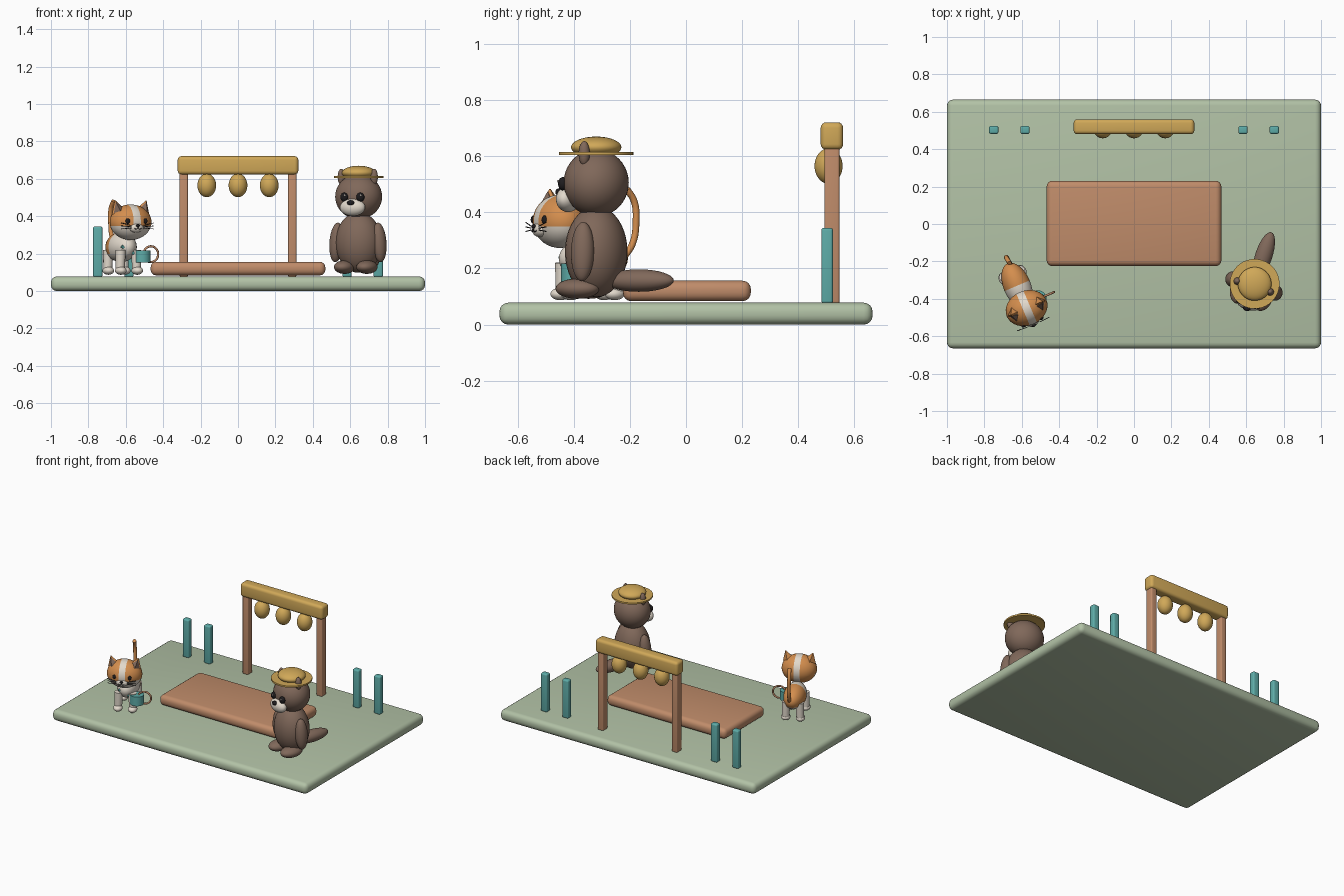
import bpy, bmesh, math
from mathutils import Matrix, Vector

cube = bpy.data.objects.get("Cube")
if cube:
    bpy.data.objects.remove(cube, do_unlink=True)


def material(name, *srgb):
    lin = [((c / 255 + 0.055) / 1.055) ** 2.4 for c in srgb] + [1]
    m = bpy.data.materials.new(name)
    m.use_nodes = True
    m.diffuse_color = lin
    m.node_tree.nodes["Principled BSDF"].inputs["Base Color"].default_value = lin
    return m


SAGE = material("sage green", 178, 194, 166)
WOOD = material("warm wood", 192, 140, 106)
GOLD = material("straw gold", 208, 168, 88)
TEAL = material("teal", 94, 172, 168)
FUR = material("brown fur", 128, 104, 90)
ORANGE = material("orange fur", 212, 142, 78)
CREAM = material("cream", 226, 217, 204)
BLACK = material("black", 30, 28, 30)
WORLD = Matrix.Identity(4)


def finish(name, bm, mat, frame=WORLD, angle=40):
    me = bpy.data.meshes.new(name)
    bm.to_mesh(me)
    bm.free()
    ob = bpy.data.objects.new(name, me)
    bpy.context.collection.objects.link(ob)
    ob.matrix_world = frame
    me.materials.append(mat)
    bpy.ops.object.select_all(action="DESELECT")
    ob.select_set(True)
    bpy.context.view_layer.objects.active = ob
    bpy.ops.object.shade_smooth_by_angle(angle=math.radians(angle))
    return ob


def box(name, loc, size, mat, bevel):
    bm = bmesh.new()
    bmesh.ops.create_cube(bm, size=1, matrix=Matrix.Translation(loc) @ Matrix.Diagonal((*size, 1)))
    bmesh.ops.bevel(bm, geom=bm.edges[:], offset=bevel, segments=4, profile=0.5, affect="EDGES")
    return finish(name, bm, mat)


def ball(name, loc, radii, mat, frame=WORLD, tilt=0, cuts=()):
    """Ellipsoid, optionally cut along planes so that colours meet cleanly."""
    bm = bmesh.new()
    bmesh.ops.create_uvsphere(bm, u_segments=32, v_segments=20, radius=1)
    for co, no in cuts:
        bmesh.ops.bisect_plane(bm, geom=bm.verts[:] + bm.edges[:] + bm.faces[:],
                               plane_co=co, plane_no=no, dist=1e-5)
    local = Matrix.Translation(loc) @ Matrix.Rotation(tilt, 4, "Y") @ Matrix.Diagonal((*radii, 1))
    return finish(name, bm, mat, frame @ local)


def rod(name, a, b, r1, r2, mat, frame=WORLD, sides=24, spin=0):
    """Cylinder or cone from point a to point b."""
    a, b = Vector(a), Vector(b)
    d = b - a
    m = Matrix.Translation((a + b) / 2) @ d.to_track_quat("Z", "Y").to_matrix().to_4x4()
    bm = bmesh.new()
    bmesh.ops.create_cone(bm, cap_ends=True, segments=sides, radius1=r1, radius2=r2,
                          depth=d.length, matrix=m @ Matrix.Rotation(spin, 4, "Z"))
    return finish(name, bm, mat, frame)


def tube(name, points, radius, mat, frame=WORLD, cyclic=False):
    cu = bpy.data.curves.new(name, "CURVE")
    cu.dimensions = "3D"
    cu.bevel_depth = radius
    cu.bevel_resolution = 4
    cu.use_fill_caps = True
    sp = cu.splines.new("BEZIER")
    sp.bezier_points.add(len(points) - 1)
    sp.use_cyclic_u = cyclic
    for p, co in zip(sp.bezier_points, points):
        p.co = co
        p.handle_left_type = p.handle_right_type = "AUTO"
    ob = bpy.data.objects.new(name, cu)
    bpy.context.collection.objects.link(ob)
    ob.matrix_world = frame
    cu.materials.append(mat)
    return ob


def frame_at(x, y, degrees):
    return Matrix.Translation((x, y, 0)) @ Matrix.Rotation(math.radians(degrees), 4, "Z")


SIDES = (("right", -1), ("left", 1))

# Ground, low stage and lantern frame
box("ground", (0, 0, 0.039), (2, 1.33, 0.078), SAGE, 0.032)
box("stage", (0, 0.003, 0.12), (0.934, 0.456, 0.073), WOOD, 0.03)
box("frame_beam", (0, 0.52, 0.672), (0.645, 0.08, 0.098), GOLD, 0.02)
for side, s in SIDES:
    box(side + "_frame_post", (s * 0.29, 0.52, 0.355), (0.044, 0.054, 0.56), WOOD, 0.008)
    for n, x in enumerate((0.583, 0.75)):
        box(f"{side}_fence_post_{n}", (s * x, 0.503, 0.21), (0.05, 0.042, 0.27), TEAL, 0.01)
for n in (-1, 0, 1):
    ball(f"lantern_{n + 2}", (n * 0.167, 0.508, 0.565), (0.05, 0.05, 0.063), GOLD)

# Brown animal sitting upright
B = frame_at(0.645, -0.32, -18)
ball("sitter_body", (0, 0, 0.26), (0.125, 0.11, 0.162), FUR, B)
ball("sitter_head", (0, 0, 0.505), (0.127, 0.115, 0.12), FUR, B)
ball("sitter_tail", (0, 0.16, 0.157), (0.046, 0.13, 0.04), FUR, B)
ball("sitter_muzzle", (0, -0.105, 0.447), (0.07, 0.04, 0.046), CREAM, B)
ball("sitter_nose", (0, -0.138, 0.472), (0.02, 0.014, 0.014), BLACK, B)
for side, s in SIDES:
    ball(side + "_sitter_arm", (s * 0.12, -0.012, 0.26), (0.038, 0.042, 0.106), FUR, B, -s * 0.08)
    ball(side + "_sitter_foot", (s * 0.063, -0.05, 0.128), (0.054, 0.08, 0.036), FUR, B)
    ball(side + "_sitter_eye", (s * 0.045, -0.109, 0.502), (0.022, 0.018, 0.024), BLACK, B)
    ball(side + "_sitter_eye_glint", (s * 0.045 + 0.007, -0.125, 0.511), (0.005, 0.004, 0.005), CREAM, B)
    ball(side + "_sitter_ear", (s * 0.092, -0.015, 0.61), (0.02, 0.02, 0.044), FUR, B)
# Straw hat
rod("hat_brim", (0, 0, 0.604), (0, 0, 0.615), 0.133, 0.133, GOLD, B, 40)
ball("hat_crown", (0, 0, 0.632), (0.09, 0.09, 0.038), GOLD, B)

# Patched cat standing on four legs
C = frame_at(-0.625, -0.33, 23)
body = ball("cat_body", (0, 0, 0.235), (0.073, 0.13, 0.08), ORANGE, C,
            cuts=[((0, 0, 0), (0, 1, 0)), ((0, 0, -0.45), (0, 0, 1))])
body.data.materials.append(CREAM)
for f in body.data.polygons:
    f.material_index = int(f.center.y < 0 or f.center.z < -0.45)
H = C @ Matrix.Translation((0, -0.13, 0.368))
head = ball("cat_head", (0, 0, 0), (0.115, 0.093, 0.095), ORANGE, H,
            cuts=[((0.18, 0, 0), (1, 0, 0)), ((-0.18, 0, 0), (1, 0, 0)),
                  ((0, 0, -0.2), (0, 0, 1)), ((0, 0.3, 0), (0, 1, 0))])
head.data.materials.append(CREAM)
for f in head.data.polygons:
    c = f.center
    f.material_index = int(abs(c.x) < 0.18 or (c.z < -0.2 and c.y < 0.3))
ball("cat_muzzle", (0, -0.078, -0.03), (0.04, 0.024, 0.026), CREAM, H)
ball("cat_nose", (0, -0.101, -0.018), (0.011, 0.007, 0.008), BLACK, H)
for side, s in SIDES:
    ball(side + "_cat_eye", (s * 0.05, -0.081, 0.006), (0.013, 0.009, 0.015), BLACK, H)
    tube(side + "_cat_mouth", [(0, -0.103, -0.027), (s * 0.009, -0.102, -0.037),
                               (s * 0.02, -0.099, -0.033)], 0.002, BLACK, H)
    for n in (-1, 0, 1):
        rod(f"{side}_whisker_{n + 2}", (s * 0.036, -0.096, -0.024 + n * 0.007),
            (s * 0.093, -0.092, -0.02 + n * 0.016), 0.0018, 0.0018, BLACK, H, 8)
    rod(side + "_cat_ear", (s * 0.07, 0, 0.055), (s * 0.09, 0, 0.115), 0.04, 0.003, ORANGE, H, 4, 0)
    rod(side + "_cat_ear_inner", (s * 0.071, -0.012, 0.06), (s * 0.088, -0.009, 0.105),
        0.032, 0.002, FUR, H, 4, 0)
    for part, y in (("front", -0.1), ("rear", 0.07)):
        name = f"{side}_{part}_cat"
        rod(name + "_leg", (s * 0.048, y, 0.1), (s * 0.045, y, 0.22), 0.024, 0.027, CREAM, C)
        ball(name + "_paw", (s * 0.048, y - 0.008, 0.109), (0.03, 0.036, 0.022), CREAM, C)
tube("cat_tail", [(-0.655, -0.225, 0.235), (-0.675, -0.19, 0.29), (-0.682, -0.178, 0.37),
                  (-0.68, -0.185, 0.44), (-0.665, -0.21, 0.482)], 0.012, ORANGE)

# Watering can held in front of the cat
W = frame_at(-0.512, -0.4, 23)
rod("can_body", (0, 0, 0.152), (0, 0, 0.217), 0.045, 0.045, TEAL, W)
rod("can_spout", (-0.035, 0, 0.195), (-0.12, 0, 0.24), 0.011, 0.008, TEAL, W)
ring = [(0.05 + 0.042 * math.cos(k * math.pi / 4), 0, 0.197 + 0.042 * math.sin(k * math.pi / 4))
        for k in range(8)]
tube("can_handle", ring, 0.006, WOOD, W, cyclic=True)
